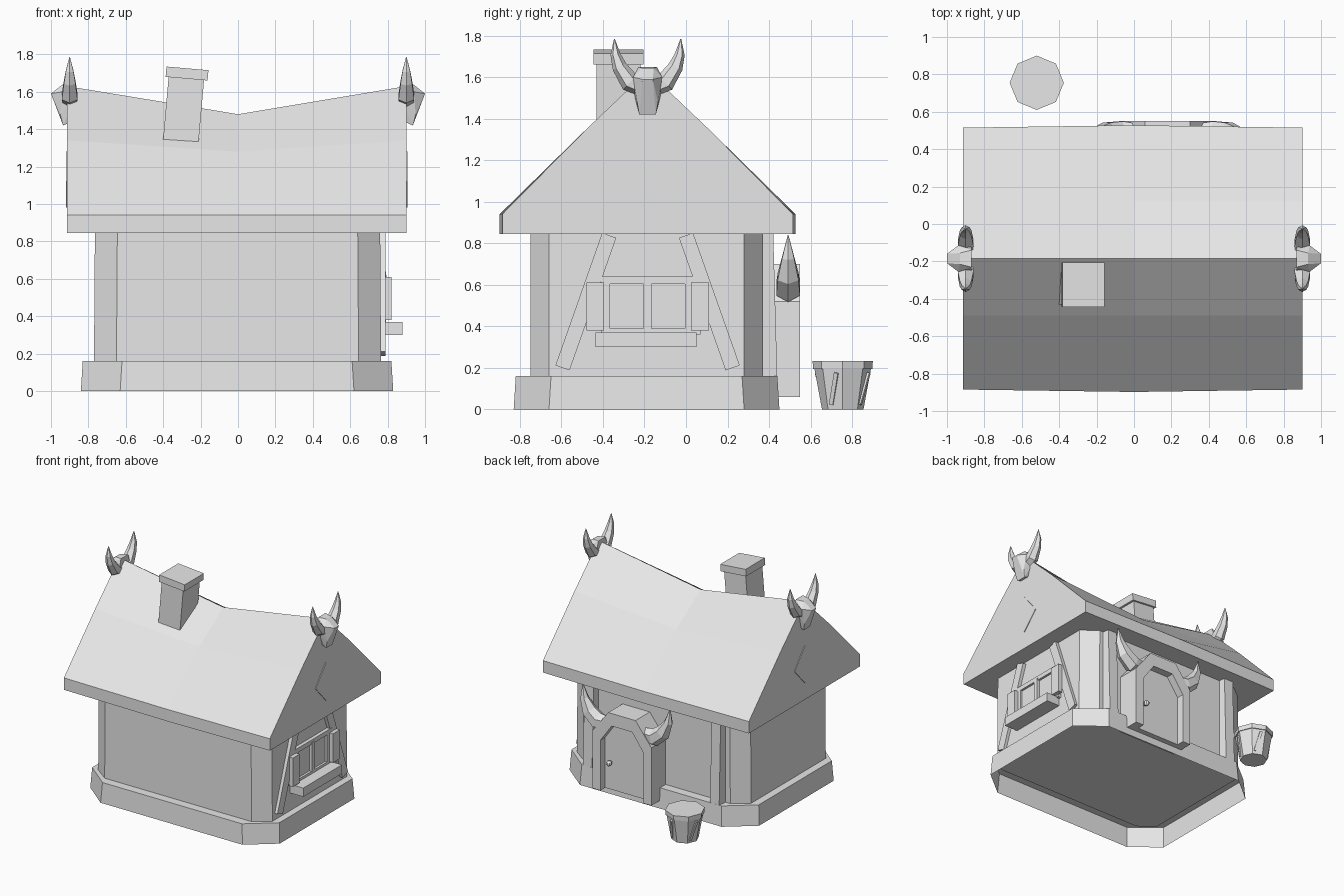
import bpy, bmesh, math
from mathutils import Vector, Matrix

if "Cube" in bpy.data.objects:
    bpy.data.objects.remove(bpy.data.objects["Cube"], do_unlink=True)

MAT = bpy.data.materials.new("light grey")
MAT.use_nodes = True
GREY = (0.8, 0.8, 0.8, 1)
MAT.diffuse_color = GREY
MAT.node_tree.nodes["Principled BSDF"].inputs["Base Color"].default_value = GREY

RIDGE = -0.185   # y of the ridge line
DOOR = 0.18      # x of the door centre


def finish(name, bm):
    bmesh.ops.recalc_face_normals(bm, faces=bm.faces)
    mesh = bpy.data.meshes.new(name)
    bm.to_mesh(mesh)
    bm.free()
    mesh.materials.append(MAT)
    obj = bpy.data.objects.new(name, mesh)
    bpy.context.scene.collection.objects.link(obj)
    return obj


def loft(name, sections, cap_start=True, cap_end=True):
    """Skin a row of equal closed sections."""
    bm = bmesh.new()
    rings = [[bm.verts.new(p) for p in s] for s in sections]
    n = len(rings[0])
    for a, b in zip(rings, rings[1:]):
        for i in range(n):
            j = (i + 1) % n
            bm.faces.new((a[i], a[j], b[j], b[i]))
    if cap_start:
        bm.faces.new(rings[0])
    if cap_end:
        bm.faces.new(rings[-1])
    return finish(name, bm)


def box(name, x, y, z, matrix=None):
    c = [((x[0] + x[1]) / 2), ((y[0] + y[1]) / 2), ((z[0] + z[1]) / 2)]
    bm = bmesh.new()
    bmesh.ops.create_cube(bm, size=1)
    bmesh.ops.scale(bm, vec=(x[1] - x[0], y[1] - y[0], z[1] - z[0]), verts=bm.verts)
    if matrix:
        bmesh.ops.transform(bm, matrix=matrix, verts=bm.verts)
    bmesh.ops.translate(bm, vec=c, verts=bm.verts)
    return finish(name, bm)


def hull(name, points):
    bm = bmesh.new()
    for p in points:
        bm.verts.new(p)
    bmesh.ops.convex_hull(bm, input=bm.verts)
    return finish(name, bm)


def chamfered(x0, x1, y0, y1, cx, cy, z):
    """Rectangle with cut corners at height z."""
    return [(x0 + cx, y0, z), (x1 - cx, y0, z), (x1, y0 + cy, z), (x1, y1 - cy, z),
            (x1 - cx, y1, z), (x0 + cx, y1, z), (x0, y1 - cy, z), (x0, y0 + cy, z)]


def horn(name, path, place, sides=6):
    """Tapered horn; path holds (sideways, height, radius), place maps to the world."""
    pts = [Vector((u, z)) for u, z, r in path]
    rings = []
    for i, (u, z, r) in enumerate(path):
        t = (pts[min(i + 1, len(pts) - 1)] - pts[max(i - 1, 0)]).normalized()
        ring = []
        for k in range(sides):
            a = math.tau * k / sides
            side, depth = r * math.cos(a), r * math.sin(a)
            ring.append(place(u + t.y * side, depth, z - t.x * side))
        rings.append(ring)
    return loft(name, rings)


# Stone base, open below, and the cut-cornered walls
loft("base", [chamfered(-0.84, 0.83, -0.83, 0.45, 0.21, 0.17, 0),
              chamfered(-0.83, 0.82, -0.82, 0.44, 0.21, 0.17, 0.16)], cap_start=False)
loft("walls", [chamfered(-0.77, 0.765, -0.75, 0.37, 0.12, 0.09, 0.15),
               chamfered(-0.765, 0.76, -0.75, 0.37, 0.12, 0.09, 0.86)])

# Sagging roof: end, middle and end sections
roof = []
for x, sag, out, bend in ((-0.915, 0, 0, 0), (0, 0.15, 0.013, 0.06), (0.9, 0, 0, 0)):
    half = 0.7 + out
    roof.append([(x, RIDGE + u, z) for u, z in (
        (-half, 0.845), (-half, 0.94), (-0.305, 1.34 - bend), (0, 1.63 - sag),
        (0.305, 1.34 - bend), (half, 0.94), (half, 0.845))])
loft("roof", roof)

# Gable diamonds and horned ridge heads
horn_path = [(0.03, 1.55, 0.04), (0.085, 1.575, 0.048), (0.135, 1.65, 0.036),
             (0.155, 1.71, 0.024), (0.16, 1.785, 0.002)]
for s, tag, gable in ((1, "left", 0.9), (-1, "right", -0.915)):
    loft(tag + "_gable_diamond", [[(gable + s * d, RIDGE + u, z) for u, z in (
        (0, 0.98), (0.13, 1.12), (0, 1.28), (-0.13, 1.12))] for d in (-0.003, 0.005)])
    head = []
    for m in (-1, 1):
        for x, u, z in ((0.87, 0.045, 1.65), (0.87, 0.075, 1.56), (0.94, 0.07, 1.6),
                        (1.0, 0.025, 1.59), (0.95, 0.05, 1.48), (0.935, 0.04, 1.42),
                        (0.89, 0.04, 1.44), (0.93, 0.03, 1.645)):
            head.append((s * x, RIDGE + m * u, z))
        horn(f"{tag}_ridge_horn_{'back' if m > 0 else 'front'}", horn_path,
             lambda u, d, z: (s * (0.9 + d), RIDGE + m * u, z))
    hull(tag + "_ridge_head", head)

# Leaning chimney with cap
lean = Matrix.Rotation(math.radians(5), 4, "Y")
box("chimney", (-0.385, -0.195), (-0.43, -0.22), (1.33, 1.7), lean)
box("chimney_cap", (-0.385, -0.16), (-0.445, -0.205), (1.67, 1.725), lean)

# Tapered posts on the door wall
for s in (-1, 1):
    loft(f"{'left' if s > 0 else 'right'}_wall_post",
         [[(s * 0.51, 0.35, z), (s * 0.61, 0.35, z), (s * 0.6, y, z), (s * 0.52, y, z)]
          for z, y in ((0.14, 0.44), (0.855, 0.42))])

# Door, arched frame, lintel horns and knob
outer = [(-0.26, 0.06), (-0.26, 0.52), (-0.12, 0.70), (0.12, 0.70), (0.26, 0.52), (0.26, 0.06)]
inner = [(-0.19, 0.06), (-0.19, 0.46), (-0.09, 0.60), (0.09, 0.60), (0.19, 0.46), (0.19, 0.06)]
loft("door_frame", [[(DOOR + a, 0.36, b), (DOOR + a, 0.55, b), (DOOR + c, 0.55, d), (DOOR + c, 0.36, d)]
                    for (a, b), (c, d) in zip(outer, inner)])
loft("door", [[(DOOR + a, y, b) for a, b in inner] for y in (0.36, 0.49)])
door_horn = [(0.16, 0.585, 0.05), (0.25, 0.58, 0.066), (0.325, 0.64, 0.058),
             (0.37, 0.73, 0.034), (0.385, 0.84, 0.002)]
for s in (-1, 1):
    horn(f"{'left' if s > 0 else 'right'}_door_horn", door_horn,
         lambda u, d, z: (DOOR + s * u, 0.492 + d, z))
bm = bmesh.new()
bmesh.ops.create_uvsphere(bm, u_segments=8, v_segments=6, radius=0.022)
bmesh.ops.translate(bm, vec=(0.315, 0.52, 0.28), verts=bm.verts)
finish("door_knob", bm)
box("knob_stem", (0.307, 0.323), (0.48, 0.52), (0.272, 0.288))

# Window frame bars, pane, mullion, sill, shutters and braces on the left gable wall
for n, z in (("top", (0.605, 0.64)), ("bottom", (0.36, 0.39))):
    box(f"window_frame_{n}", (0.75, 0.79), (RIDGE - 0.225, RIDGE + 0.255), z)
box("window_pane", (0.75, 0.772), (RIDGE - 0.18, RIDGE + 0.18), (0.38, 0.61))
box("window_mullion", (0.75, 0.795), (RIDGE - 0.02, RIDGE + 0.02), (0.39, 0.62))
box("window_sill", (0.75, 0.88), (RIDGE - 0.25, RIDGE + 0.235), (0.3, 0.37))
for s in (-1, 1):
    tag = "back" if s > 0 else "front"
    box(f"window_frame_{tag}", (0.75, 0.79), sorted((RIDGE + s * 0.18, RIDGE + s * 0.22)), (0.38, 0.61))
    box(f"shutter_{tag}", (0.785, 0.82), sorted((RIDGE + s * 0.21, RIDGE + s * 0.295)), (0.38, 0.61))
    loft(f"wall_brace_{tag}", [[(x, RIDGE + s * (u + w), z + w * 0.35) for x, w in (
        (0.74, -0.034), (0.788, -0.034), (0.788, 0.034), (0.74, 0.034))]
        for u, z in ((0.41, 0.2), (0.185, 0.838))])

# Octagonal tub with rim and slanted slats
tub = (-0.52, 0.755)


def octagon(r, z):
    return [(tub[0] + r * math.cos(k * math.tau / 8), tub[1] + r * math.sin(k * math.tau / 8), z)
            for k in range(8)]


loft("tub", [octagon(0.1, 0), octagon(0.137, 0.2)])
loft("tub_rim", [octagon(0.143, 0.195), octagon(0.145, 0.232)])
for k in range(4):
    slat = box(f"tub_slat_{k}", (-0.008, 0.008), (-0.01, 0.01), (-0.08, 0.08),
               Matrix.Rotation(math.radians(11), 4, "Y") @ Matrix.Rotation(math.radians(-14), 4, "X"))
    a = k * math.tau / 4 - math.pi / 8
    slat.location = (tub[0] + 0.111 * math.cos(a), tub[1] + 0.111 * math.sin(a), 0.1)
    slat.rotation_euler.z = a
